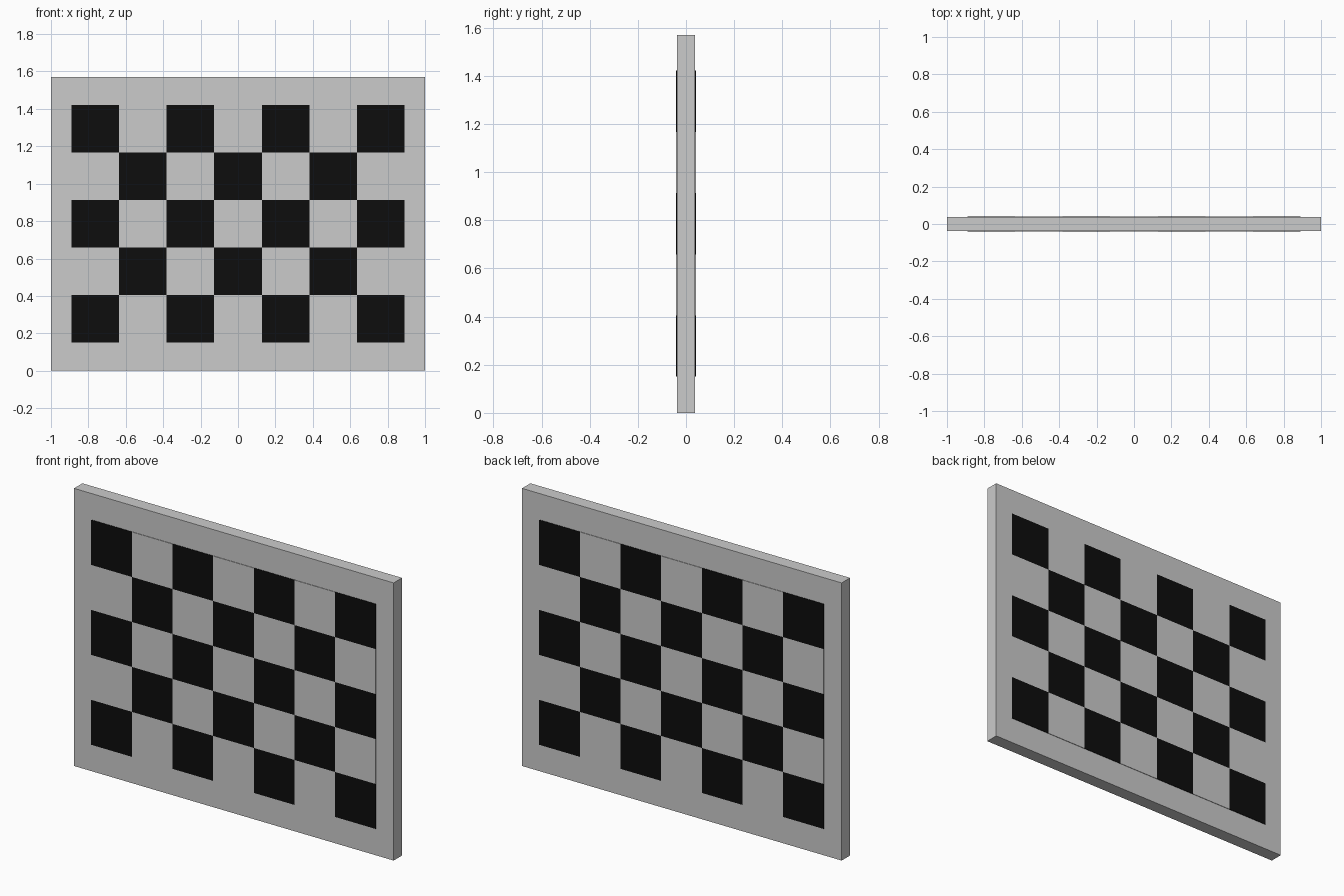
import bpy, bmesh
from mathutils import Vector, Matrix
from math import radians, floor

if "Cube" in bpy.data.objects:
    bpy.data.objects.remove(bpy.data.objects["Cube"])

WIDTH, HEIGHT, THICK = 2.0, 1.57, 0.075
COLS, ROWS, TILE = 7, 5, 0.2543
PANEL_THICK = 0.081
MID_Z = 0.786


def make_object(name, bm):
    bmesh.ops.recalc_face_normals(bm, faces=bm.faces[:])
    mesh = bpy.data.meshes.new(name)
    bm.to_mesh(mesh)
    bm.free()
    obj = bpy.data.objects.new(name, mesh)
    bpy.context.collection.objects.link(obj)
    return obj


# Backing board
bm = bmesh.new()
bmesh.ops.create_cube(bm, size=1)
bmesh.ops.scale(bm, vec=(WIDTH, THICK, HEIGHT), verts=bm.verts)
bmesh.ops.translate(bm, vec=(0, 0, HEIGHT / 2), verts=bm.verts)
make_object("board", bm)

# Checker panel: passes through the board and stands slightly proud on both sides
bm = bmesh.new()
bmesh.ops.create_grid(bm, x_segments=COLS, y_segments=ROWS, size=0.5,
                      matrix=Matrix.Rotation(radians(90), 4, 'X'))
bmesh.ops.scale(bm, vec=(COLS * TILE, 1, ROWS * TILE), verts=bm.verts)
bmesh.ops.translate(bm, vec=(0, -PANEL_THICK / 2, MID_Z), verts=bm.verts)
front = bm.faces[:]
copy = bmesh.ops.extrude_face_region(bm, geom=front, use_keep_orig=True)
bmesh.ops.translate(bm, vec=(0, PANEL_THICK, 0),
                    verts=[g for g in copy["geom"] if isinstance(g, bmesh.types.BMVert)])

# Alternate light and dark tiles, with rim faces taking their tile's colour
for face in bm.faces:
    c = (face.calc_center_median() - Vector((0, 0, MID_Z))) * 0.999
    col = floor(c.x / TILE + COLS / 2)
    row = floor(c.z / TILE + ROWS / 2)
    face.material_index = 1 if (col + row) % 2 == 0 else 0
panel = make_object("checker_panel", bm)

light = bpy.data.materials.new("light_tile")
light.diffuse_color = (0.8, 0.8, 0.8, 1)
light.use_nodes = True
light.node_tree.nodes["Principled BSDF"].inputs["Base Color"].default_value = light.diffuse_color
dark = bpy.data.materials.new("dark_tile")
dark.diffuse_color = (0.004, 0.004, 0.004, 1)
dark.use_nodes = True
dark.node_tree.nodes["Principled BSDF"].inputs["Base Color"].default_value = dark.diffuse_color
panel.data.materials.append(light)
panel.data.materials.append(dark)
